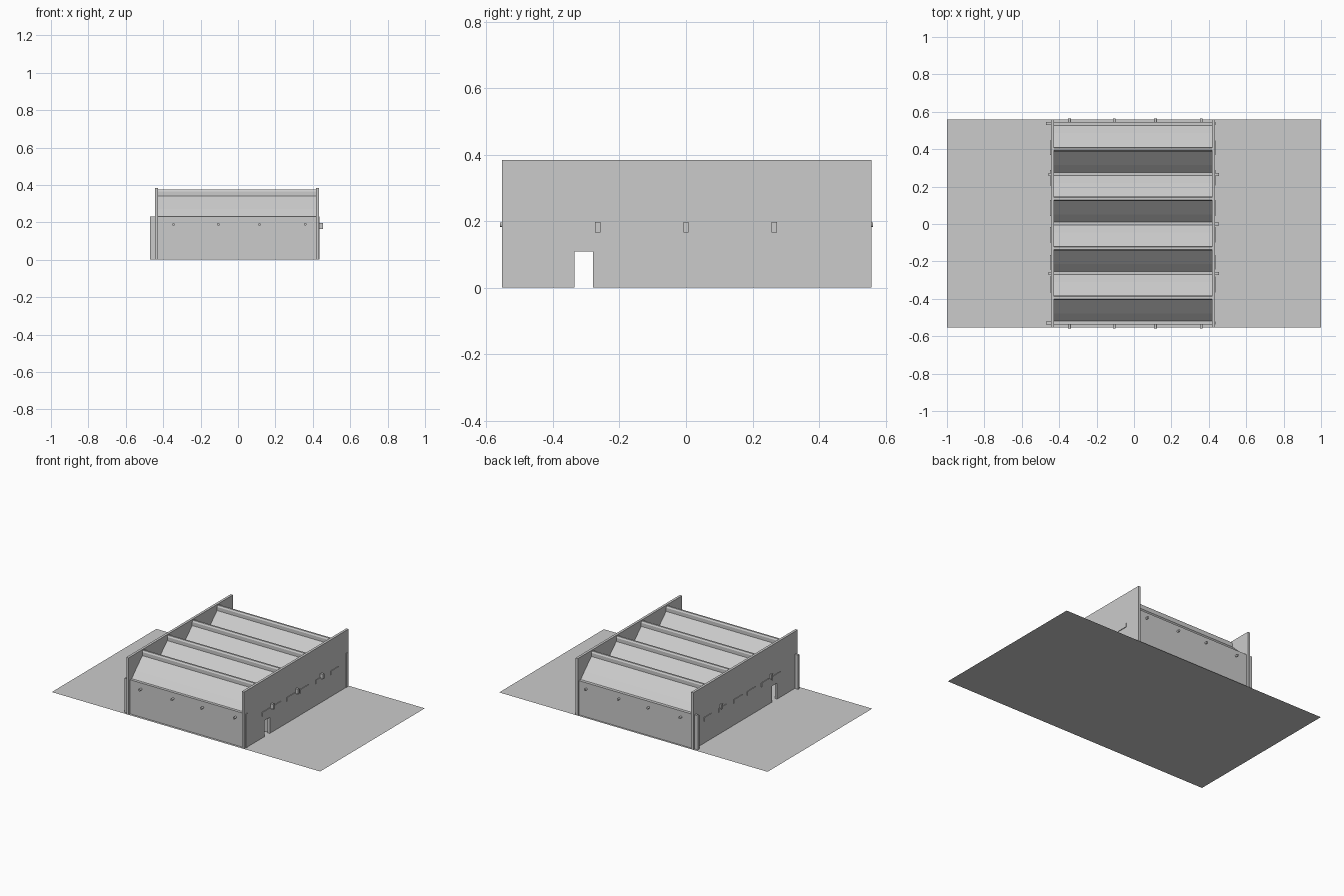
import bpy, bmesh, math
from mathutils import Matrix

if "Cube" in bpy.data.objects:
    bpy.data.objects.remove(bpy.data.objects["Cube"])


def new_object(name, bm):
    bmesh.ops.recalc_face_normals(bm, faces=bm.faces)
    mesh = bpy.data.meshes.new(name)
    bm.to_mesh(mesh)
    bm.free()
    ob = bpy.data.objects.new(name, mesh)
    bpy.context.collection.objects.link(ob)
    return ob


def box(name, x0, x1, y0, y1, z0, z1):
    bm = bmesh.new()
    bmesh.ops.create_cube(bm, size=1)
    for v in bm.verts:
        v.co = ((x0 + x1) / 2 + v.co.x * (x1 - x0),
                (y0 + y1) / 2 + v.co.y * (y1 - y0),
                (z0 + z1) / 2 + v.co.z * (z1 - z0))
    return new_object(name, bm)


def prism(name, profile, x0, x1):
    """Extrude a closed (y, z) outline along x."""
    bm = bmesh.new()
    face = bm.faces.new([bm.verts.new((x0, y, z)) for y, z in profile])
    ext = bmesh.ops.extrude_face_region(bm, geom=[face])
    verts = [g for g in ext["geom"] if isinstance(g, bmesh.types.BMVert)]
    bmesh.ops.translate(bm, verts=verts, vec=(x1 - x0, 0, 0))
    return new_object(name, bm)


# ground sheet
bm = bmesh.new()
bmesh.ops.create_grid(bm, x_segments=1, y_segments=1, size=1)
bmesh.ops.scale(bm, verts=bm.verts, vec=(1, 0.557, 1))
bmesh.ops.translate(bm, verts=bm.verts, vec=(0, 0.003, 0))
new_object("ground_sheet", bm)

# tall side walls with a door notch
outline = [(-0.553, 0), (-0.335, 0), (-0.335, 0.108), (-0.28, 0.108),
           (-0.28, 0), (0.558, 0), (0.558, 0.383), (-0.553, 0.383)]
prism("left_wall", outline, -0.445, -0.428)
prism("right_wall", outline, 0.416, 0.433)

# end walls running through the side walls, with round pegs
for name, y0, y1, peg_y in (("front", -0.538, -0.522, -0.548),
                            ("back", 0.53, 0.546, 0.552)):
    box(name + "_wall", -0.47, 0.436, y0, y1, 0, 0.23)
    for x in (-0.345, -0.105, 0.115, 0.36):
        bm = bmesh.new()
        bmesh.ops.create_cone(
            bm, cap_ends=True, segments=12, radius1=0.007, radius2=0.007, depth=0.022,
            matrix=Matrix.Translation((x, peg_y, 0.189)) @ Matrix.Rotation(math.pi / 2, 4, "X"))
        new_object(name + "_peg", bm)

# inner partitions under the valleys, with tabs poking through the side walls
for y in (-0.265, 0, 0.265):
    box("partition", -0.428, 0.416, y - 0.007, y + 0.007, 0, 0.23)
    box("right_tab", 0.41, 0.454, y - 0.008, y + 0.008, 0.165, 0.197)
    if y:
        box("left_tab", -0.456, -0.42, y - 0.008, y + 0.008, 0.165, 0.197)

# window panels on both side walls
for y0, y1 in ((-0.365, -0.28), (-0.242, -0.165), (-0.1, -0.015),
               (0.042, 0.128), (0.205, 0.29), (0.368, 0.446)):
    box("right_window", 0.43, 0.437, y0, y1, 0.147, 0.174)
    box("left_window", -0.449, -0.44, y0, y1, 0.147, 0.174)

# four ridged roof bays: folded sheet with a raised ridge strip
half = [(-0.132, 0.23), (-0.125, 0.23), (-0.085, 0.272), (-0.012, 0.342),
        (-0.012, 0.366), (-0.006, 0.376)]
top = half + [(-y, z) for y, z in reversed(half)]
under = [(0.132, 0.222), (0.121, 0.222), (0, 0.338), (-0.121, 0.222), (-0.132, 0.222)]
for i in range(4):
    c = 0.003 + (i - 1.5) * 0.265
    prism("roof_bay", [(y + c, z) for y, z in top + under], -0.429, 0.417)
